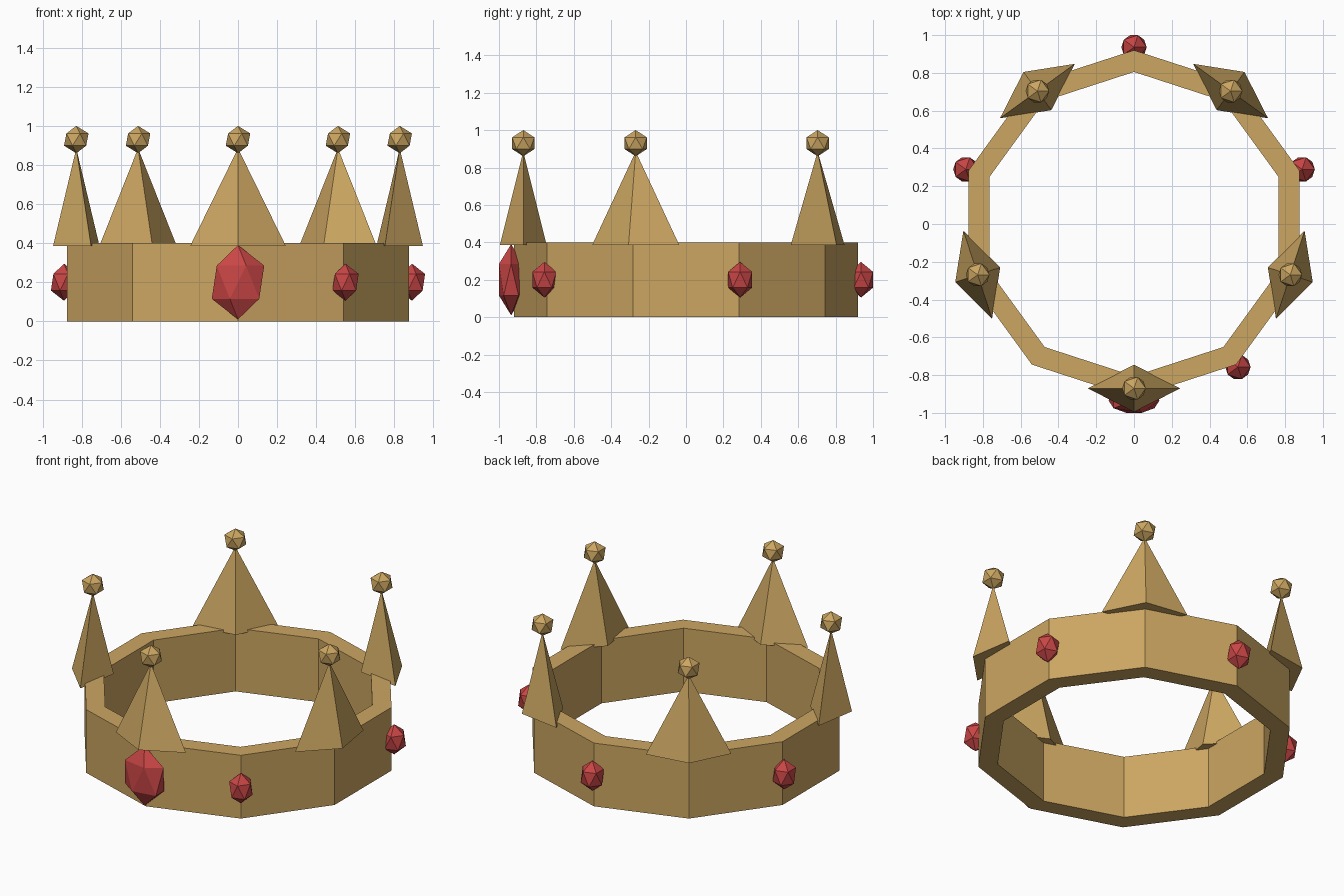
import bpy, bmesh
from math import sin, cos, pi, radians

if "Cube" in bpy.data.objects:
    bpy.data.objects.remove(bpy.data.objects["Cube"])


def material(name, color):
    m = bpy.data.materials.new(name)
    m.diffuse_color = color
    m.use_nodes = True
    m.node_tree.nodes["Principled BSDF"].inputs["Base Color"].default_value = m.diffuse_color
    return m


GOLD = material("gold", (0.60, 0.38, 0.12, 1))
RED = material("red_gem", (0.58, 0.06, 0.06, 1))


def polar(r, deg, z):
    return (r * cos(radians(deg)), r * sin(radians(deg)), z)


def finish(name, bm, mat):
    bmesh.ops.recalc_face_normals(bm, faces=bm.faces)
    me = bpy.data.meshes.new(name)
    bm.to_mesh(me)
    bm.free()
    me.materials.append(mat)
    ob = bpy.data.objects.new(name, me)
    bpy.context.collection.objects.link(ob)
    return ob


def ico(name, loc, scale, mat):
    bm = bmesh.new()
    bmesh.ops.create_icosphere(bm, subdivisions=1, radius=1)
    bmesh.ops.scale(bm, vec=scale, verts=bm.verts)
    ob = finish(name, bm, mat)
    ob.location = loc
    return ob


# Ten-sided band: a rectangular section swept around the circle
bm = bmesh.new()
section = [(0.92, 0.0), (0.92, 0.4), (0.805, 0.4), (0.805, 0.0)]
rings = [[bm.verts.new(polar(r, -90 + 36 * k, z)) for r, z in section]
         for k in range(10)]
for k in range(10):
    a, b = rings[k], rings[(k + 1) % 10]
    for i in range(4):
        j = (i + 1) % 4
        bm.faces.new((a[i], b[i], b[j], a[j]))
finish("band", bm, GOLD)

# Five diamond-based spikes, each topped with a faceted ball
for k in range(5):
    ang = -90 + 72 * k
    bm = bmesh.new()
    base = [bm.verts.new(p) for p in
            [(0.245, 0, 0), (0, 0.125, 0), (-0.245, 0, 0), (0, -0.125, 0)]]
    tip = bm.verts.new((0, 0, 0.5))
    bm.faces.new(base)
    for i in range(4):
        bm.faces.new((base[i], base[(i + 1) % 4], tip))
    spike = finish(f"spike_{k + 1}", bm, GOLD)
    spike.location = polar(0.87, ang, 0.385)
    spike.rotation_euler.z = 2 * pi * k / 5
    ico(f"spike_ball_{k + 1}", polar(0.87, ang, 0.93), (0.07, 0.07, 0.07), GOLD)

# Large front gem and four small gems on the band corners
ico("front_gem", (0, -0.935, 0.2), (0.15, 0.076, 0.19), RED)
for k, ang in enumerate((-54, 18, 90, 162)):
    ico(f"small_gem_{k + 1}", polar(0.936, ang, 0.2), (0.075, 0.075, 0.095), RED)
